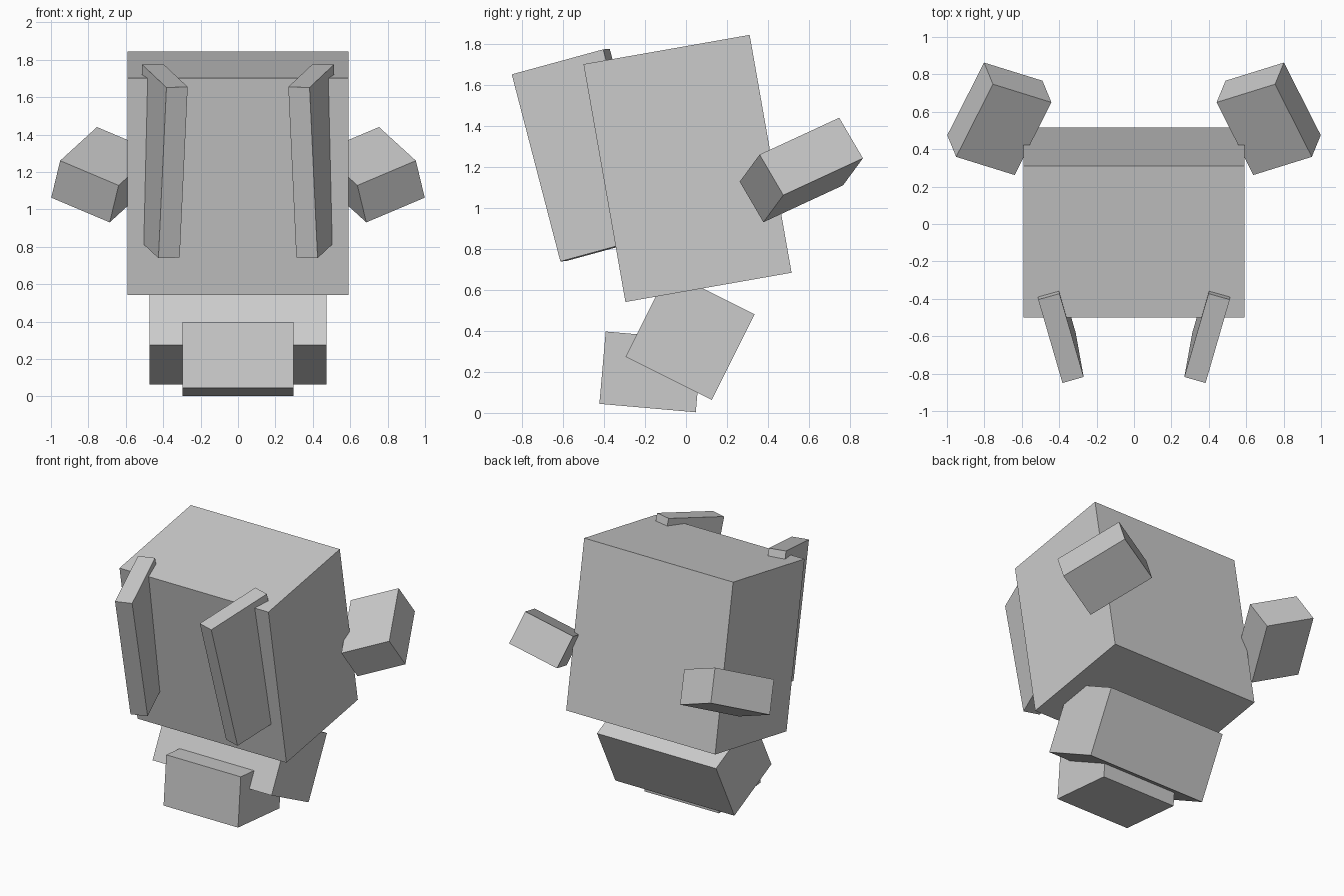
import bpy, bmesh
from math import radians
from mathutils import Matrix, Vector

if "Cube" in bpy.data.objects:
    bpy.data.objects.remove(bpy.data.objects["Cube"])


def block(name, centre, size, rot, mirrored=False):
    """Box of a given size, turned by a 3x3 rotation and moved to centre."""
    bm = bmesh.new()
    mat = Matrix.Translation(centre) @ rot.to_4x4() @ Matrix.Diagonal((*size, 1))
    bmesh.ops.create_cube(bm, size=1, matrix=mat)
    mesh = bpy.data.meshes.new(name)
    bm.to_mesh(mesh)
    bm.free()
    ob = bpy.data.objects.new(name, mesh)
    bpy.context.collection.objects.link(ob)
    if mirrored:
        ob.modifiers.new("mirror", 'MIRROR').use_mirror_merge = False
    return ob


def pitch(deg):
    return Matrix.Rotation(radians(deg), 3, 'X')


def axes(x_dir, y_dir):
    """Rotation whose local x and y axes follow two directions."""
    x = Vector(x_dir).normalized()
    z = x.cross(Vector(y_dir)).normalized()
    return Matrix((x, z.cross(x), z)).transposed()


# Large tilted head
block("head", (0, 0.0075, 1.1925), (1.184, 0.823, 1.178), pitch(10))
# Body and foot beneath it
block("body", (0, 0.02, 0.3775), (0.946, 0.47, 0.467), pitch(-26.5))
block("foot", (0, -0.172, 0.2), (0.592, 0.472, 0.354), pitch(-5))
# Stubby arms at the sides
block("arm", (0.72, 0.5625, 1.185), (0.353, 0.471, 0.234),
      axes((0.312, 0.097, 0.132), (-0.195, 0.388, 0.18)), True)
# Upright flaps on the front
block("flap", (0.412, -0.4925, 1.2575), (0.118, 0.48, 0.944),
      axes((0.113, -0.032, -0.003), (0.147, 0.443, 0.122)), True)
